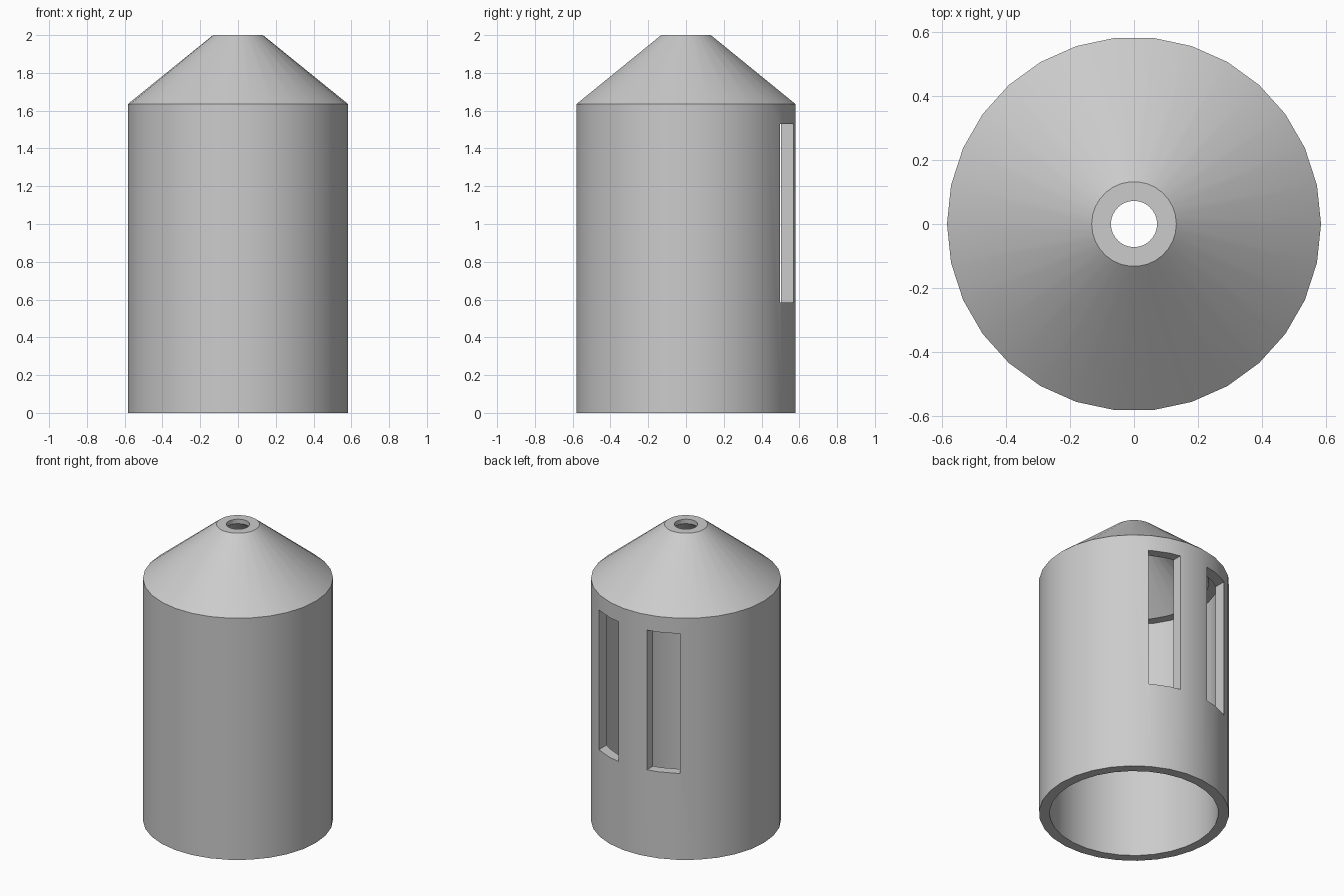
import bpy
import bmesh
import math

SIDES = 30

cube = bpy.data.objects.get("Cube")
if cube:
    bpy.data.objects.remove(cube, do_unlink=True)

grey = bpy.data.materials.new("plain grey")
grey.use_nodes = True
grey.diffuse_color = (0.6, 0.6, 0.6, 1)
grey.node_tree.nodes["Principled BSDF"].inputs["Base Color"].default_value = (0.6, 0.6, 0.6, 1)


def add_object(name, bm):
    bmesh.ops.recalc_face_normals(bm, faces=bm.faces)
    mesh = bpy.data.meshes.new(name)
    bm.to_mesh(mesh)
    bm.free()
    obj = bpy.data.objects.new(name, mesh)
    bpy.context.collection.objects.link(obj)
    mesh.materials.append(grey)
    return obj


def lathe(name, profile):
    """Revolve a closed (radius, height) loop around z."""
    bm = bmesh.new()
    rings = []
    for i in range(SIDES):
        a = math.tau * i / SIDES
        rings.append([bm.verts.new((r * math.cos(a), r * math.sin(a), z)) for r, z in profile])
    n = len(profile)
    for i in range(SIDES):
        near, far = rings[i], rings[(i + 1) % SIDES]
        for j in range(n):
            k = (j + 1) % n
            bm.faces.new((near[j], far[j], far[k], near[k]))
    return add_object(name, bm)


def box(name, x0, x1, y0, y1, z0, z1):
    bm = bmesh.new()
    bmesh.ops.create_cube(bm, size=1)
    bmesh.ops.scale(bm, vec=(x1 - x0, y1 - y0, z1 - z0), verts=bm.verts)
    bmesh.ops.translate(bm, vec=((x0 + x1) / 2, (y0 + y1) / 2, (z0 + z1) / 2), verts=bm.verts)
    return add_object(name, bm)


# Hollow cylinder with a hollow conical roof, an inner ledge and a top hole
shell = lathe("hollow_shell", [
    (0.583, 0), (0.583, 1.635), (0.132, 2), (0.072, 2),
    (0.072, 1.97), (0.46, 1.635), (0.518, 1.635), (0.518, 0),
])

bpy.ops.object.select_all(action="DESELECT")
bpy.context.view_layer.objects.active = shell
shell.select_set(True)

# Pair of tall windows cut straight through the back wall
for x0, x1 in ((0.107, 0.302), (-0.302, -0.107)):
    cutter = box("window_cutter", x0, x1, 0.25, 0.8, 0.585, 1.53)
    cutter.hide_render = True
    cut = shell.modifiers.new("window", "BOOLEAN")
    cut.operation = "DIFFERENCE"
    cut.solver = "EXACT"
    cut.object = cutter
    bpy.ops.object.modifier_apply(modifier=cut.name)
    bpy.data.objects.remove(cutter, do_unlink=True)

bpy.ops.object.shade_smooth_by_angle(angle=math.radians(30))
